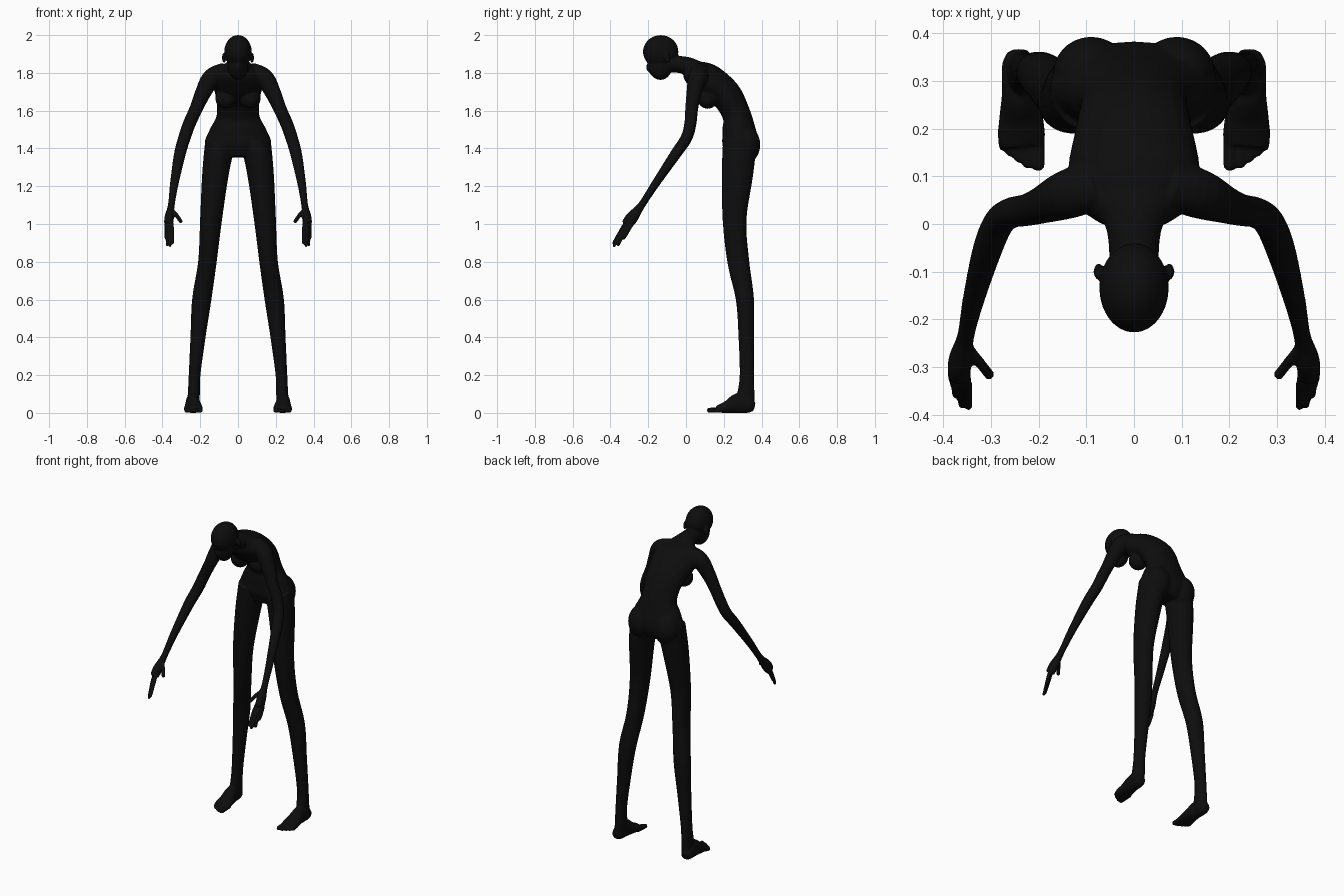
import bpy, bmesh, math
from mathutils import Vector, Matrix

if "Cube" in bpy.data.objects:
    bpy.data.objects.remove(bpy.data.objects["Cube"])

SEG = 24
bm = bmesh.new()


def spline(keys, steps):
    """Catmull-Rom through tuples of any size."""
    keys = [Vector(k) for k in keys]
    out = []
    for i in range(len(keys) - 1):
        p1, p2 = keys[i], keys[i + 1]
        p0 = keys[i - 1] if i else p1 * 2 - p2
        p3 = keys[i + 2] if i + 2 < len(keys) else p2 * 2 - p1
        for s in range(steps):
            t = s / steps
            out.append(0.5 * (2 * p1 + (p2 - p0) * t + (2 * p0 - 5 * p1 + 4 * p2 - p3) * t * t
                              + (3 * p1 - p0 - 3 * p2 + p3) * t ** 3))
    return out + [keys[-1]]


def tube(keys, mirror=True, steps=5):
    """Loft of ellipses; each key is (x, y, z, half width, half depth)."""
    path = spline(keys, steps)
    for side in ((1, -1) if mirror else (1,)):
        rings = []
        for i, p in enumerate(path):
            t = (path[min(i + 1, len(path) - 1)] - path[max(i - 1, 0)])
            t = Vector(t[:3]).normalized()
            u = Vector((1, 0, 0))
            u = (u - t * u.dot(t)).normalized()
            v = t.cross(u)
            ring = []
            for k in range(SEG):
                a = 2 * math.pi * k / SEG
                q = Vector(p[:3]) + u * math.cos(a) * p[3] + v * math.sin(a) * p[4]
                ring.append(bm.verts.new((q.x * side, q.y, max(q.z, 0))))
            rings.append(ring)
        for a, b in zip(rings, rings[1:]):
            for k in range(SEG):
                n = (k + 1) % SEG
                bm.faces.new((a[k], a[n], b[n], b[k]))
        bm.faces.new(rings[0])
        bm.faces.new(rings[-1])


def ball(c, r, tilt=0, mirror=True):
    """Ellipsoid, tilted about x."""
    for side in ((1, -1) if mirror else (1,)):
        m = (Matrix.Translation((c[0] * side, c[1], c[2])) @ Matrix.Rotation(tilt, 4, 'X')
             @ Matrix.Diagonal((*r, 1)))
        bmesh.ops.create_uvsphere(bm, u_segments=28, v_segments=18, radius=1, matrix=m)


def digit(points, r):
    """Finger or toe with a rounded tip."""
    tube([(*p, r, r) for p in points], steps=3)
    ball(points[-1], (r, r, r))


# Torso and neck, bent forward
tube([(0, .285, 1.355, .10, .07), (0, .288, 1.42, .175, .095), (0, .28, 1.50, .15, .088),
      (0, .267, 1.58, .112, .075), (0, .21, 1.685, .12, .083), (0, .115, 1.757, .138, .092),
      (0, .05, 1.80, .12, .072), (0, .0, 1.838, .062, .048), (0, -.10, 1.85, .05, .044)], False)
ball((.065, .115, 1.665), (.055, .055, .055))
ball((.09, .315, 1.42), (.08, .078, .10))

# Head: skull, jaw, nose, ears
ball((0, -.134, 1.912), (.073, .094, .088), mirror=False)
ball((0, -.14, 1.838), (.054, .064, .076), tilt=.25, mirror=False)
ball((0, -.197, 1.825), (.012, .014, .022), tilt=.3, mirror=False)
ball((.074, -.10, 1.88), (.011, .016, .028), tilt=.3)

# Arms
tube([(.07, .085, 1.80, .05, .06), (.14, .062, 1.772, .05, .052), (.187, .042, 1.69, .042, .04),
      (.222, .03, 1.61, .035, .034), (.258, .023, 1.53, .034, .032), (.284, .002, 1.455, .033, .031),
      (.308, -.055, 1.37, .031, .029), (.337, -.16, 1.215, .023, .022),
      (.353, -.235, 1.10, .018, .02), (.364, -.285, 1.035, .025, .033),
      (.368, -.315, .995, .023, .03)])

# Fingers and thumb
digit([(.354, -.30, 1.03), (.348, -.335, .985), (.347, -.383, .90)], .0085)
digit([(.366, -.30, 1.02), (.366, -.335, .975), (.361, -.38, .885)], .0085)
digit([(.374, -.295, 1.015), (.379, -.32, .97), (.374, -.358, .89)], .0085)
digit([(.378, -.28, 1.02), (.383, -.295, .98), (.382, -.327, .925)], .008)
digit([(.352, -.255, 1.075), (.328, -.285, 1.05), (.304, -.316, 1.015)], .011)

# Legs
tube([(.095, .285, 1.43, .08, .09), (.12, .272, 1.26, .07, .083), (.143, .257, 1.02, .058, .063),
      (.162, .277, .80, .049, .058), (.192, .312, .60, .051, .048), (.212, .319, .40, .040, .041),
      (.23, .322, .20, .031, .038), (.234, .317, .10, .032, .046), (.238, .312, .03, .034, .052)])

# Feet
tube([(.243, .362, .03, .022, .022), (.242, .335, .038, .035, .04), (.24, .28, .05, .037, .055),
      (.237, .225, .033, .046, .036), (.236, .185, .024, .05, .024), (.234, .165, .02, .046, .019)])
for x, y, r in ((.201, .124, .014), (.223, .126, .011), (.242, .138, .010),
                (.259, .15, .010), (.275, .163, .010)):
    digit([(x, .20, .018), (x, y, r)], r)

# Fuse all parts into one smooth skin
bmesh.ops.recalc_face_normals(bm, faces=bm.faces[:])
mesh = bpy.data.meshes.new("body")
bm.to_mesh(mesh)
bm.free()
body = bpy.data.objects.new("body", mesh)
bpy.context.collection.objects.link(body)

black = bpy.data.materials.new("near black skin")
black.diffuse_color = (.004, .004, .004, 1)
black.use_nodes = True
black.node_tree.nodes["Principled BSDF"].inputs["Base Color"].default_value = black.diffuse_color
mesh.materials.append(black)

fuse = body.modifiers.new("fuse", 'REMESH')
fuse.mode = 'VOXEL'
fuse.voxel_size = .005
fuse.use_smooth_shade = True
soft = body.modifiers.new("soften", 'SMOOTH')
soft.factor = .5
soft.iterations = 5

bpy.context.view_layer.objects.active = body
body.select_set(True)
for name in ("fuse", "soften"):
    bpy.ops.object.modifier_apply(modifier=name)
for p in body.data.polygons:
    p.use_smooth = True
    p.material_index = 0
if not body.data.materials:
    body.data.materials.append(black)
